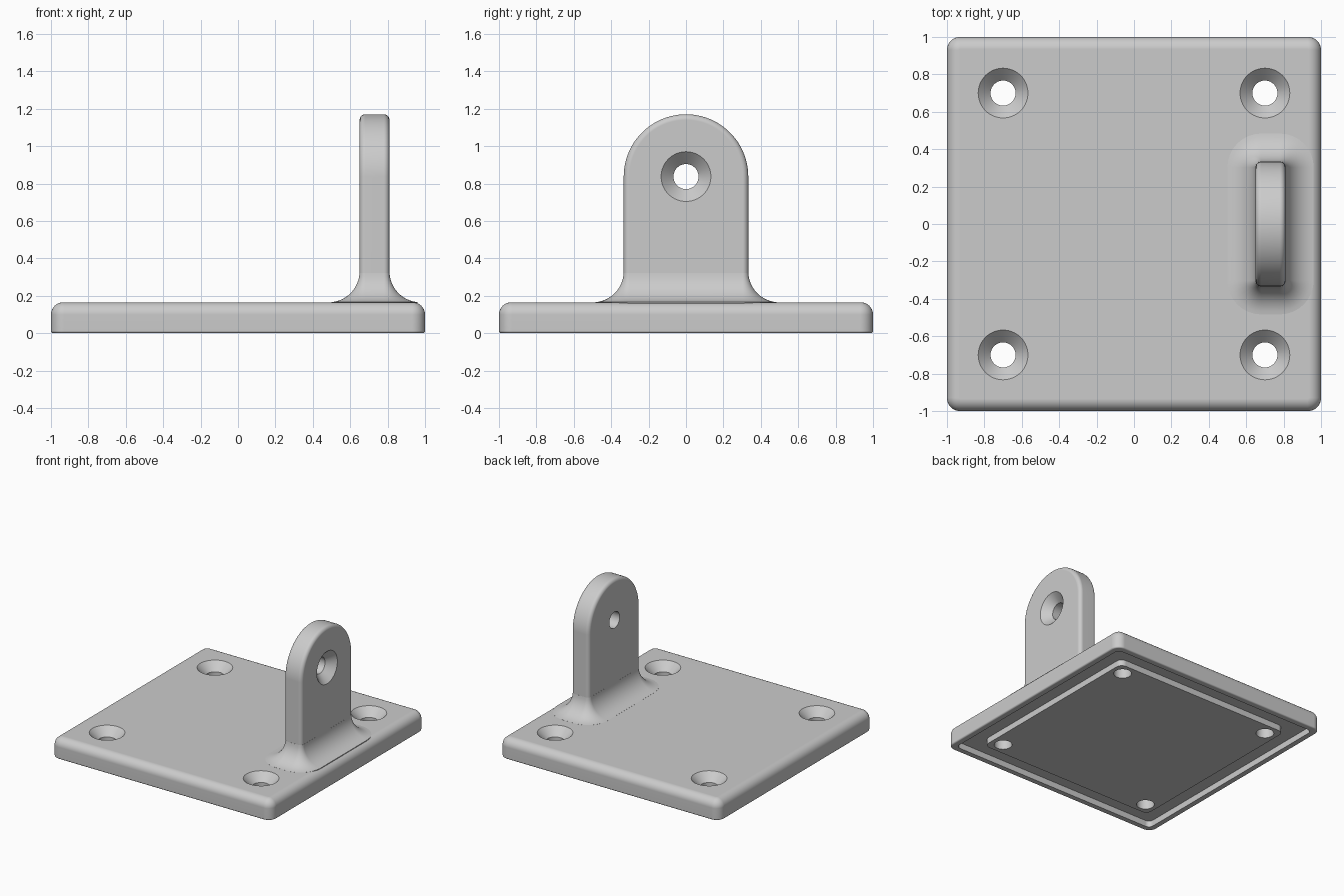
import bpy, bmesh, math
from mathutils import Vector, Matrix

cube = bpy.data.objects.get("Cube")
if cube:
    bpy.data.objects.remove(cube, do_unlink=True)

grey = bpy.data.materials.new("light_grey")
grey.use_nodes = True
colour = (0.6, 0.6, 0.6, 1)
grey.diffuse_color = colour
grey.node_tree.nodes["Principled BSDF"].inputs["Base Color"].default_value = colour

PLATE_TOP = 0.165
LUG_X, LUG_HALF, LUG_R, LUG_EYE = 0.73, 0.08, 0.333, 0.837
HOLE_R, SINK_R = 0.067, 0.133


def rounded_rect(hx, hy, r, z, cx=0, n=8):
    pts = []
    for k, (sx, sy) in enumerate([(1, 1), (-1, 1), (-1, -1), (1, -1)]):
        for i in range(n + 1):
            a = math.pi / 2 * (k + i / n)
            pts.append(Vector((cx + sx * (hx - r) + r * math.cos(a),
                               sy * (hy - r) + r * math.sin(a), z)))
    return pts


def circle(r, z, n=64):
    return [Vector((r * math.cos(math.tau * i / n), r * math.sin(math.tau * i / n), z))
            for i in range(n)]


def arch(x, inset, n=48):
    """Round-topped outline across the lug, reaching down into the plate."""
    r = LUG_R - inset
    pts = [Vector((x, r * math.cos(math.pi * i / n), LUG_EYE + r * math.sin(math.pi * i / n)))
           for i in range(n + 1)]
    return pts + [Vector((x, -r, 0.1)), Vector((x, r, 0.1))]


def loft(name, rings):
    """Skin a stack of matching closed outlines and cap both ends."""
    bm = bmesh.new()
    loops = [[bm.verts.new(p) for p in ring] for ring in rings]
    for a, b in zip(loops, loops[1:]):
        for i in range(len(a)):
            j = (i + 1) % len(a)
            bm.faces.new((a[i], a[j], b[j], b[i]))
    bm.faces.new(loops[0])
    bm.faces.new(loops[-1])
    bmesh.ops.recalc_face_normals(bm, faces=bm.faces)
    mesh = bpy.data.meshes.new(name)
    bm.to_mesh(mesh)
    bm.free()
    mesh.materials.append(grey)
    obj = bpy.data.objects.new(name, mesh)
    bpy.context.collection.objects.link(obj)
    return obj


def cut_screw_hole(target, matrix, depth):
    """Countersunk through hole; the matrix puts z = 0 on the face, z outward."""
    sink = SINK_R - HOLE_R
    cutter = loft("hole_cutter", [circle(HOLE_R, -depth - 0.1), circle(HOLE_R, -sink),
                                  circle(SINK_R, 0), circle(SINK_R, 0.1)])
    cutter.data.transform(matrix)
    cutter.hide_render = True
    mod = target.modifiers.new("hole", 'BOOLEAN')
    mod.operation, mod.solver, mod.object = 'DIFFERENCE', 'EXACT', cutter
    bpy.context.view_layer.objects.active = target
    bpy.ops.object.modifier_apply(modifier=mod.name)
    bpy.data.objects.remove(cutter, do_unlink=True)


def finish(obj):
    bpy.ops.object.select_all(action='DESELECT')
    obj.select_set(True)
    bpy.context.view_layer.objects.active = obj
    bpy.ops.object.shade_smooth_by_angle(angle=math.radians(32))
    mod = obj.modifiers.new("flat_faces", 'WEIGHTED_NORMAL')
    mod.keep_sharp = True


def quarter(n):
    return [math.pi / 2 * i / n for i in range(n + 1)]


# Base plate: raised underside panel, groove, thin rim, rounded upper edge
def square(h, r, z):
    return rounded_rect(h, h, r, z)


groove, corner, edge, rim = 0.05, 0.07, 0.066, 0.012
rings = [square(0.8, 0.05, 0), square(0.8, 0.05, groove),
         square(0.95, 0.04, groove), square(0.95, 0.04, 0)]
for a in quarter(3):
    d = rim * (1 - math.sin(a))
    rings.append(square(1 - d, corner - d, rim * (1 - math.cos(a))))
for a in quarter(8):
    d = edge * (1 - math.cos(a))
    rings.append(square(1 - d, corner - d, PLATE_TOP - edge + edge * math.sin(a)))
plate = loft("base_plate", rings)
for x in (-0.7, 0.7):
    for y in (-0.7, 0.7):
        cut_screw_hole(plate, Matrix.Translation((x, y, PLATE_TOP)), PLATE_TOP)
finish(plate)

# Upright lug with softened edges and a countersunk eye
soft = 0.03
front = [(LUG_HALF - soft + soft * math.sin(a), soft * (1 - math.cos(a))) for a in quarter(5)]
profile = [(-x, d) for x, d in reversed(front)] + front
lug = loft("upright_lug", [arch(LUG_X + x, d) for x, d in profile])
cut_screw_hole(lug, Matrix.Translation((LUG_X + LUG_HALF, 0, LUG_EYE))
               @ Matrix.Rotation(math.pi / 2, 4, 'Y'), 2 * LUG_HALF)
finish(lug)

# Concave fillet blending the lug into the plate
flare = 0.165


def skirt(d, z):
    return rounded_rect(LUG_HALF + d, LUG_R + d, soft + d, z, LUG_X)


rings = [skirt(-0.01, PLATE_TOP + flare)]
for i in range(13):
    a = math.radians(3 + 82 * i / 12)
    rings.append(skirt(flare * (1 - math.cos(a)), PLATE_TOP + flare * (1 - math.sin(a))))
rings.append(skirt(0.15, 0.12))
fillet = loft("lug_fillet", rings)
finish(fillet)
